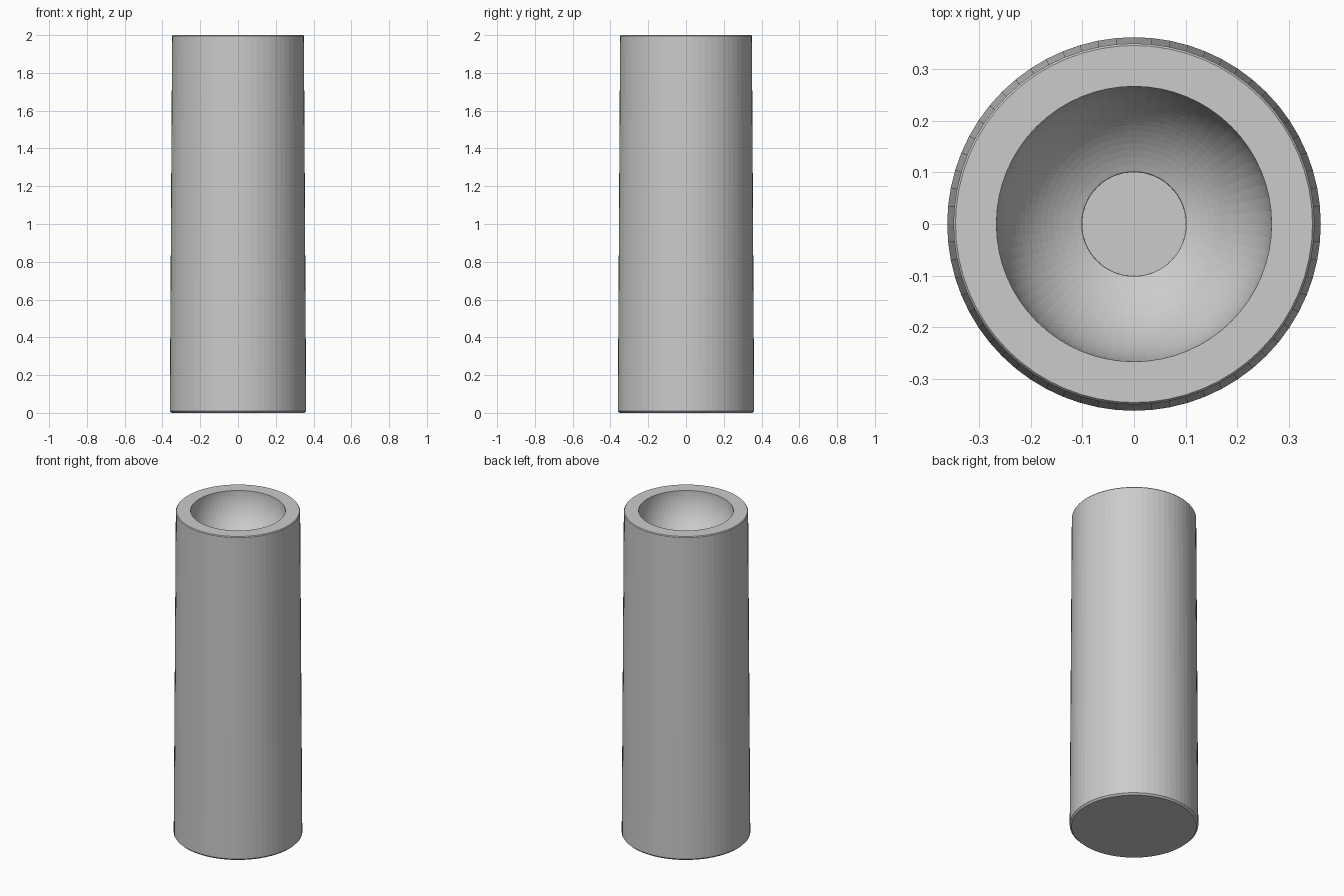
import bpy, bmesh, math

if "Cube" in bpy.data.objects:
    bpy.data.objects.remove(bpy.data.objects["Cube"])

SIDES = 64

def lathe(name, profile):
    """Revolve an (r, z) profile about z; both ends are closed with flat discs."""
    bm = bmesh.new()
    rings = []
    for r, z in profile:
        rings.append([bm.verts.new((r * math.cos(2 * math.pi * i / SIDES),
                                    r * math.sin(2 * math.pi * i / SIDES), z))
                      for i in range(SIDES)])
    for a, b in zip(rings, rings[1:]):
        for i in range(SIDES):
            j = (i + 1) % SIDES
            bm.faces.new((a[i], a[j], b[j], b[i]))
    bm.faces.new(rings[0][::-1])
    bm.faces.new(rings[-1])
    bmesh.ops.recalc_face_normals(bm, faces=bm.faces)
    mesh = bpy.data.meshes.new(name)
    bm.to_mesh(mesh)
    bm.free()
    obj = bpy.data.objects.new(name, mesh)
    bpy.context.collection.objects.link(obj)
    return obj

# Slightly tapered outer wall with small edge bevels
profile = [(0.351, 0.0), (0.361, 0.01), (0.349, 1.995), (0.345, 2.0)]

# Hemispherical bowl sunk into the top
BOWL, HOLE, STEPS = 0.266, 0.101, 20
end = math.acos(HOLE / BOWL)
for k in range(STEPS + 1):
    a = end * k / STEPS
    profile.append((BOWL * math.cos(a), 2.0 - BOWL * math.sin(a)))

# Narrow round socket below the bowl
profile.append((0.1, 1.52))

lathe("hollow_tapered_cylinder", profile)
